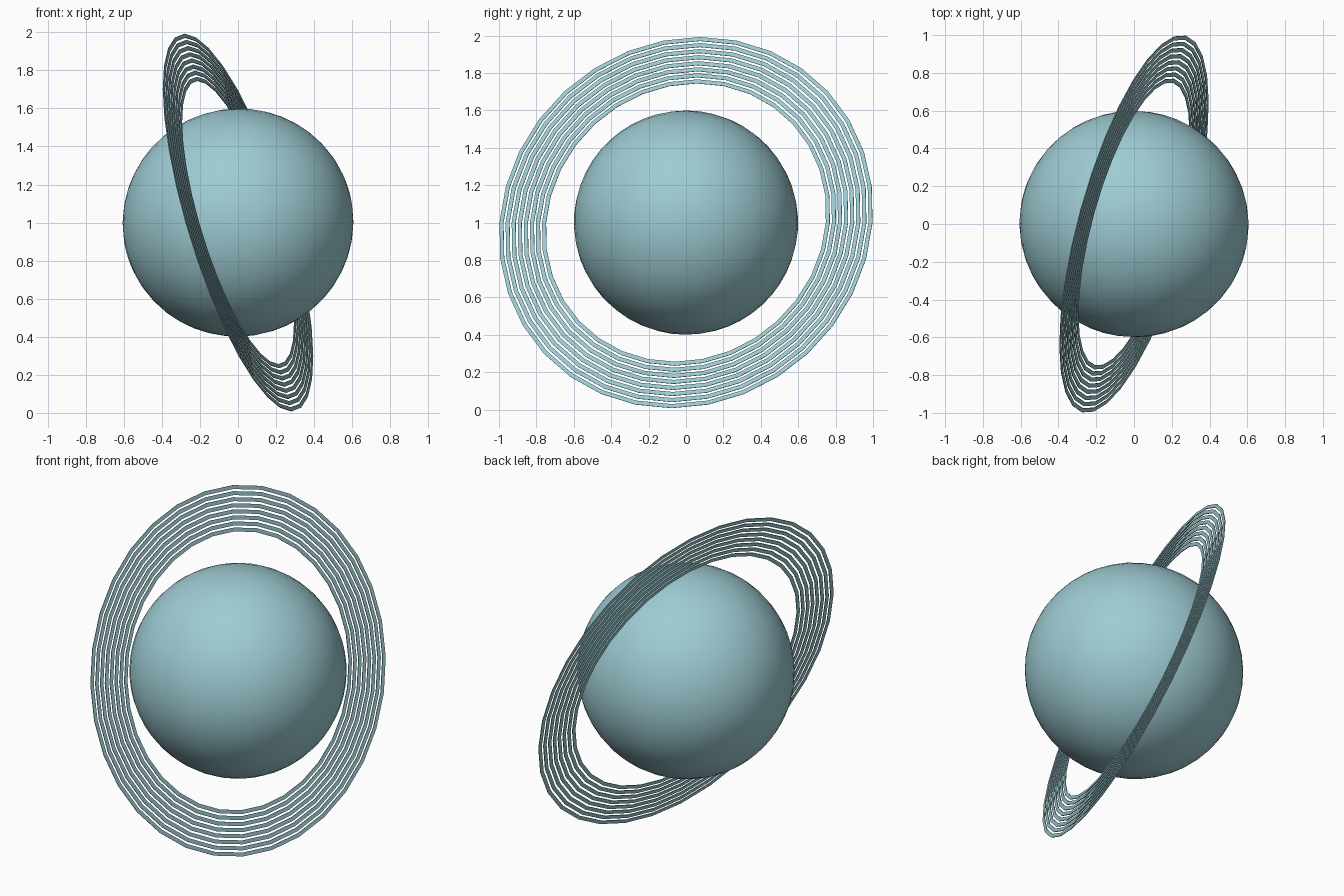
import bpy, bmesh, math
from mathutils import Vector, Matrix

if "Cube" in bpy.data.objects:
    bpy.data.objects.remove(bpy.data.objects["Cube"], do_unlink=True)

# One pale blue material for everything
COLOUR = (0.34, 0.60, 0.65, 1.0)
mat = bpy.data.materials.new("pale_blue")
mat.use_nodes = True
mat.diffuse_color = COLOUR
bsdf = mat.node_tree.nodes["Principled BSDF"]
bsdf.inputs["Base Color"].default_value = COLOUR
bsdf.inputs["Roughness"].default_value = 0.6

# The spin axis is tipped almost onto its side
CENTRE = Vector((0, 0, 1))
AXIS = Vector((0.925, -0.255, 0.283)).normalized()
TILT = Matrix.Translation(CENTRE) @ AXIS.to_track_quat('Z', 'Y').to_matrix().to_4x4()


def add_object(name, bm):
    mesh = bpy.data.meshes.new(name)
    bm.to_mesh(mesh)
    bm.free()
    mesh.materials.append(mat)
    ob = bpy.data.objects.new(name, mesh)
    bpy.context.collection.objects.link(ob)
    ob.matrix_world = TILT
    return ob


# Planet globe, poles on the tilted axis
bm = bmesh.new()
bmesh.ops.create_uvsphere(bm, u_segments=48, v_segments=24, radius=0.6)
bmesh.ops.scale(bm, vec=(0.998, 0.998, 1.012), verts=bm.verts)
for f in bm.faces:
    f.smooth = True
add_object("planet_globe", bm)


# Flat ring band: a rectangle swept round the axis
def ring_band(name, inner, outer, thick=0.004, sides=32):
    bm = bmesh.new()
    h = thick / 2
    profile = [(inner, -h), (outer, -h), (outer, h), (inner, h)]
    loops = []
    for i in range(sides):
        a = 2 * math.pi * i / sides
        loops.append([bm.verts.new((r * math.cos(a), r * math.sin(a), z))
                      for r, z in profile])
    for i in range(sides):
        p, q = loops[i], loops[(i + 1) % sides]
        for j in range(4):
            k = (j + 1) % 4
            bm.faces.new((p[j], q[j], q[k], p[k]))
    bmesh.ops.recalc_face_normals(bm, faces=bm.faces)
    return add_object(name, bm)


# Concentric bands with narrow gaps
BANDS, INNER, OUTER, GAP = 8, 0.776, 1.034, 0.012
width = (OUTER - INNER - GAP * (BANDS - 1)) / BANDS
for n in range(BANDS):
    r = INNER + n * (width + GAP)
    ring_band(f"ring_band_{n + 1}", r, r + width)
